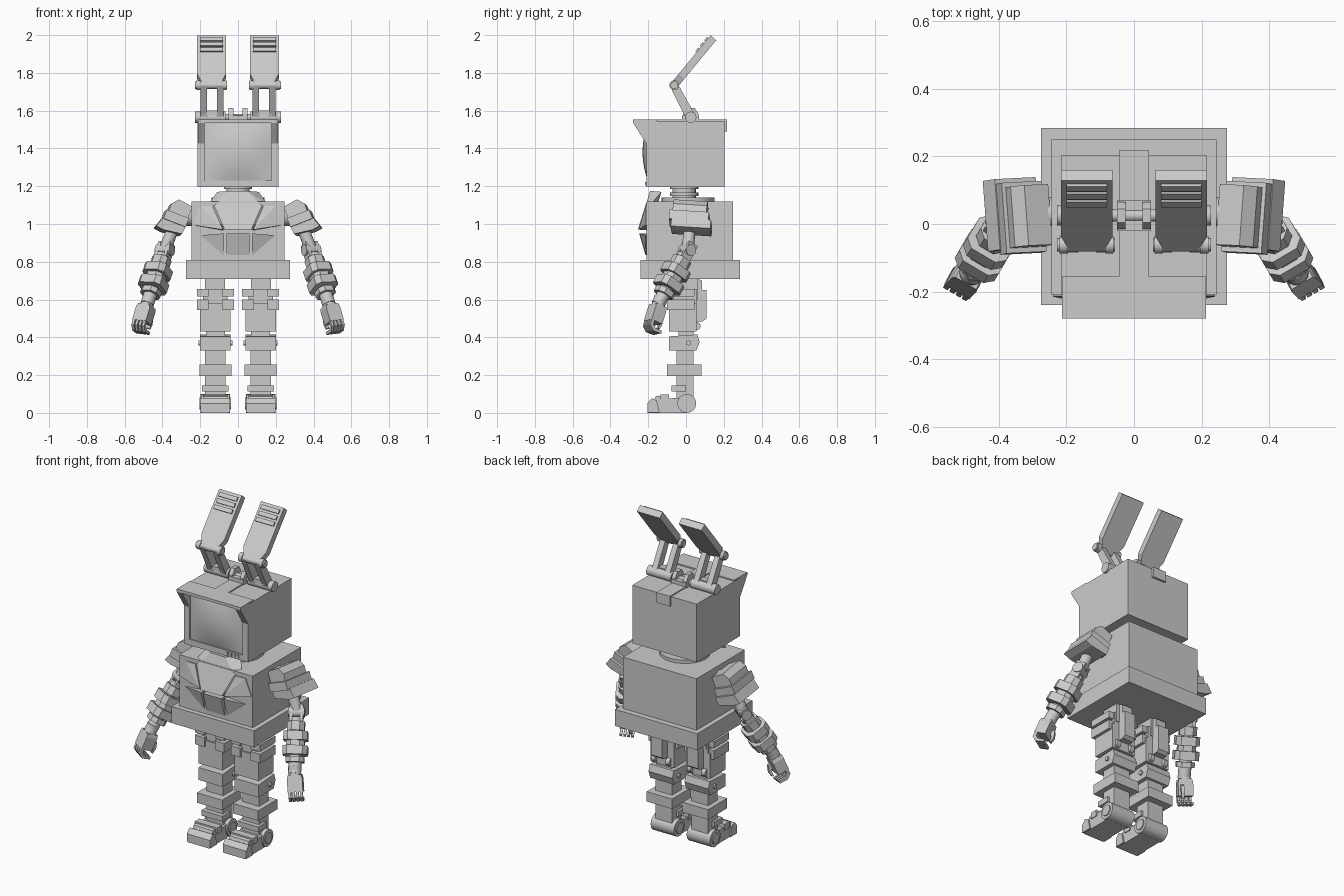
import bpy, bmesh, math
from mathutils import Matrix, Vector as V

if "Cube" in bpy.data.objects:
    bpy.data.objects.remove(bpy.data.objects["Cube"])


def finish(name, bm, M=None, mirror=False, smooth=False):
    if M:
        bm.transform(M)
    bmesh.ops.recalc_face_normals(bm, faces=bm.faces)
    me = bpy.data.meshes.new(name)
    bm.to_mesh(me)
    bm.free()
    ob = bpy.data.objects.new(name, me)
    bpy.context.collection.objects.link(ob)
    if mirror:
        ob.modifiers.new("mirror", "MIRROR").use_axis[0] = True
    if smooth:
        for o in bpy.context.selected_objects:
            o.select_set(False)
        ob.select_set(True)
        bpy.context.view_layer.objects.active = ob
        bpy.ops.object.shade_smooth_by_angle(angle=math.radians(35))
    return ob


def prism(name, pts, a, b, axis, M=None, mirror=False, smooth=False):
    """Extrude a 2D outline from a to b along an axis."""
    put = {"x": lambda p, t: (t, *p), "y": lambda p, t: (p[0], t, p[1]), "z": lambda p, t: (*p, t)}[axis]
    bm = bmesh.new()
    lo = [bm.verts.new(put(p, a)) for p in pts]
    hi = [bm.verts.new(put(p, b)) for p in pts]
    bm.faces.new(lo)
    bm.faces.new(hi)
    for i in range(len(pts)):
        j = (i + 1) % len(pts)
        bm.faces.new((lo[i], lo[j], hi[j], hi[i]))
    return finish(name, bm, M, mirror, smooth)


def box(name, x, y, z, M=None, mirror=False):
    return prism(name, [(x[0], y[0]), (x[1], y[0]), (x[1], y[1]), (x[0], y[1])], z[0], z[1], "z", M, mirror)


def cyl(name, c, r, a, b, axis, M=None, mirror=False, n=20):
    pts = [(c[0] + r * math.cos(2 * math.pi * i / n), c[1] + r * math.sin(2 * math.pi * i / n)) for i in range(n)]
    return prism(name, pts, a, b, axis, M, mirror, True)


def hull(name, pts, mirror=False):
    bm = bmesh.new()
    for p in pts:
        bm.verts.new(p)
    bmesh.ops.convex_hull(bm, input=bm.verts)
    bmesh.ops.dissolve_limit(bm, angle_limit=0.02, verts=bm.verts, edges=bm.edges)
    return finish(name, bm, None, mirror)


def frame(p, q, ref):
    """Local frame at p whose -z runs toward q and whose y follows ref."""
    z = (V(p) - V(q)).normalized()
    y = V(ref)
    y = (y - z * y.dot(z)).normalized()
    x = y.cross(z)
    return Matrix.Translation(p) @ Matrix((x, y, z)).transposed().to_4x4()


# torso and pelvis
box("torso", (-.245, .245), (-.21, .25), (.8, 1.12))
box("pelvis", (-.275, .275), (-.24, .285), (.71, .81))
cyl("neck_base", (0, .01), .14, 1.11, 1.14, "z", n=28)
for i in range(4):
    cyl("neck_ring", (0, -.01), .075 if i % 2 else .062, 1.13 + i * .018, 1.148 + i * .018, "z", n=24)

# chest armour
hexa = [(.05, -.19, 1.175), (.125, -.215, 1.095), (.07, -.255, .97)]
back = [(.11, -.13, 1.17), (.16, -.19, 1.1), (.1, -.19, .97)]
hull("chest_plate", [(s * x, y, z) for s in (1, -1) for x, y, z in hexa + back])
hull("chest_side_plate", [(.135, -.216, 1.095), (.2, -.215, 1.095), (.24, -.215, .995), (.08, -.25, .97),
                          (.135, -.19, 1.095), (.2, -.19, 1.095), (.24, -.19, .995), (.08, -.19, .965)], True)
hull("belly_plate", [(s * x, y, z) for s in (1, -1) for x, y, z in
                     [(.06, -.248, .95), (.06, -.215, .835), (.06, -.19, .95), (.06, -.19, .835)]])
hull("belly_side_plate", [(.075, -.245, .95), (.2, -.215, .94), (.075, -.212, .835),
                          (.075, -.19, .95), (.2, -.19, .94), (.075, -.19, .835)], True)

# head with hood
box("head", (-.215, .215), (-.2, .205), (1.195, 1.545))
box("hood_top", (-.213, .213), (-.28, -.155), (1.535, 1.552))
prism("hood_side", [(-.19, 1.545), (-.28, 1.545), (-.28, 1.535), (-.2, 1.41), (-.19, 1.41)],
      .178, .213, "x", mirror=True)
box("head_top_strip", (-.045, .045), (-.155, .218), (1.53, 1.552))
box("head_back_tab", (-.045, .045), (.2, .218), (1.49, 1.552))
box("face_rim_side", (.178, .215), (-.21, -.19), (1.2, 1.43), mirror=True)
box("face_rim_bottom", (-.215, .215), (-.21, -.19), (1.195, 1.23))
for i in range(4):
    box("face_grille", (.07 + i * .024, .082 + i * .024), (-.216, -.2), (1.203, 1.222))

# bulging screen
bm = bmesh.new()
bmesh.ops.create_grid(bm, x_segments=10, y_segments=10, size=1)
for v in bm.verts:
    u, w = v.co.x, v.co.y
    v.co = (u * .176, -.202 - .028 * (1 - u * u) * (1 - w * w), 1.38 + w * .152)
finish("screen", bm, smooth=True)

# ears
cyl("ear_axle", (.025, 1.565), .018, -.2, .2, "x")
cyl("ear_base_hinge", (.025, 1.565), .03, .065, .228, "x", mirror=True)
prism("axle_clamp", [(-.015, 1.545), (.065, 1.545), (.065, 1.585), (.045, 1.615), (.005, 1.615), (-.015, 1.585)],
      .025, .05, "x", mirror=True)
box("axle_clamp_base", (-.05, .05), (-.02, .07), (1.545, 1.575))
link = [(.002, 1.555), (-.085, 1.73), (-.045, 1.745), (.048, 1.578)]
for x in (.078, .165):
    prism("ear_link", link, x, x + .034, "x", mirror=True)
box("ear_link_bridge", (.1, .18), (-.01, .03), (1.575, 1.6), mirror=True)
cyl("ear_joint", (-.062, 1.735), .02, .057, .228, "x", mirror=True)
for x in (.06, .196):
    cyl("ear_joint_cap", (-.062, 1.735), .026, x, x + .024, "x", mirror=True)
E = Matrix.Translation((.14, -.062, 1.735)) @ Matrix.Rotation(-.69, 4, "X")
prism("ear_blade", [(-.05, 0), (.05, 0), (.076, .06), (.076, .325), (-.076, .325), (-.076, .06)],
      -.02, .02, "y", E, True)
for z in (.21, .247, .284):
    box("ear_rib", (-.06, .06), (-.029, -.015), (z, z + .024), E, True)

# shoulder and upper arm
S, L, W, H = (.3, .03, 1.09), (.385, .01, .87), (.478, -.142, .585), (.515, -.18, .46)
A = frame(S, L, (.05, 1, 0))
prism("shoulder_cap_upper", [(-.05, .015), (.03, .025), (.06, -.01), (.06, -.055), (-.05, -.055)], -.095, .085, "y", A, True)
prism("shoulder_cap_middle", [(-.055, -.05), (.072, -.05), (.072, -.1), (-.055, -.1)], -.11, .1, "y", A, True)
prism("shoulder_cap_lower", [(-.055, -.095), (.075, -.095), (.092, -.15), (.05, -.155), (-.05, -.14)],
      -.095, .115, "y", A, True)
cyl("shoulder_pivot", (.03, 1.04), .05, .23, .3, "x", mirror=True)
cyl("upper_arm", (0, 0), .032, -.24, -.1, "z", A, True, 14)

# forearm
R = (-.5, .85, 0)
F = frame(L, W, R)
cyl("elbow_pin", (0, -.01), .03, -.045, .045, "x", F, True)
box("elbow_fork", (-.038, -.02), (-.028, .028), (-.07, .03), F, True)
box("elbow_fork_outer", (.02, .038), (-.028, .028), (-.07, .03), F, True)
cyl("forearm_core", (0, 0), .036, -.35, -.04, "z", F, True, 16)
c = .025
collar = lambda w, d: [(-w, -d + c), (-w + c, -d), (w - c, -d), (w, -d + c), (w, d - c), (w - c, d), (-w + c, d), (-w, d - c)]
for w, d, z, h in ((.048, .048, -.115, .05), (.066, .066, -.17, .05), (.05, .05, -.2, .03),
                   (.068, .068, -.25, .05), (.05, .05, -.29, .03)):
    prism("forearm_collar", collar(w, d), z, z + h, "z", F, True)

# hand with curled fingers
G = frame(W, H, R)
cyl("wrist", (0, 0), .035, -.04, .03, "z", G, True, 16)
prism("palm", [(-.036, -.02), (.036, -.02), (.042, -.04), (.042, -.115), (-.042, -.115), (-.042, -.04)],
      -.034, .034, "y", G, True)
for x in (-.04, -.0185, .003, .0245):
    prism("finger", [(-.032, -.11), (-.032, -.145), (-.005, -.168), (.045, -.165), (.045, -.15),
                     (.002, -.15), (-.014, -.135), (-.014, -.11)], x, x + .015, "x", G, True)
prism("thumb", [(.03, -.05), (.05, -.06), (.062, -.1), (.055, -.13), (.045, -.13), (.046, -.1), (.03, -.08)],
      -.03, -.012, "x", G, True)

# thigh
box("hip_post", (.07, .175), (-.05, .06), (.6, .73), mirror=True)
box("thigh", (.04, .2), (-.09, .055), (.43, .58), mirror=True)
box("thigh_upper", (.055, .185), (-.08, .055), (.57, .655), mirror=True)
for z0, z1 in ((.615, .655), (.545, .6)):
    for x in (.022, .155):
        box("thigh_clamp", (x, x + .063), (-.1, .045), (z0, z1), mirror=True)
prism("thigh_back_rail", [(.045, .72), (.085, .7), (.085, .65), (.108, .65), (.108, .5), (.09, .485), (.045, .485)],
      .085, .155, "x", mirror=True)
for x in (.06, .155):
    cyl("knee_back_pin", (.055, .46), .022, x, x + .025, "x", mirror=True)

# knee and shin
box("knee_core", (.07, .17), (-.04, .04), (.38, .45), mirror=True)
prism("knee_guard", [(-.09, .405), (.06, .415), (.072, .375), (.055, .33), (-.09, .33)], .04, .2, "x", mirror=True)
cyl("knee_bolt", (.015, .37), .013, .03, .21, "x", mirror=True, n=12)
box("shin", (.065, .175), (-.05, .04), (.07, .34), mirror=True)
box("shin_collar", (.035, .205), (-.1, .082), (.195, .255), mirror=True)
box("ankle_collar", (.05, .19), (-.078, .0), (.113, .145), mirror=True)

# foot
cyl("ankle_drum", (.004, .05), .05, .042, .198, "x", mirror=True, n=24)
cyl("ankle_cap", (.004, .05), .032, .036, .204, "x", mirror=True)
prism("foot", [(.0, 0), (-.205, 0), (-.205, .035), (-.185, .06), (-.14, .07), (-.05, .08), (.0, .08)],
      .05, .19, "x", mirror=True)
prism("toe_cap", [(-.14, .002), (-.205, .002), (-.205, .05), (-.18, .078), (-.155, .065)], .042, .198, "x", mirror=True)
prism("foot_strap", [(-.17, .06), (-.16, .088), (-.14, .092), (-.12, .06)], .055, .185, "x", mirror=True)
box("foot_bridge", (.045, .195), (-.135, -.09), (.06, .098), mirror=True)
